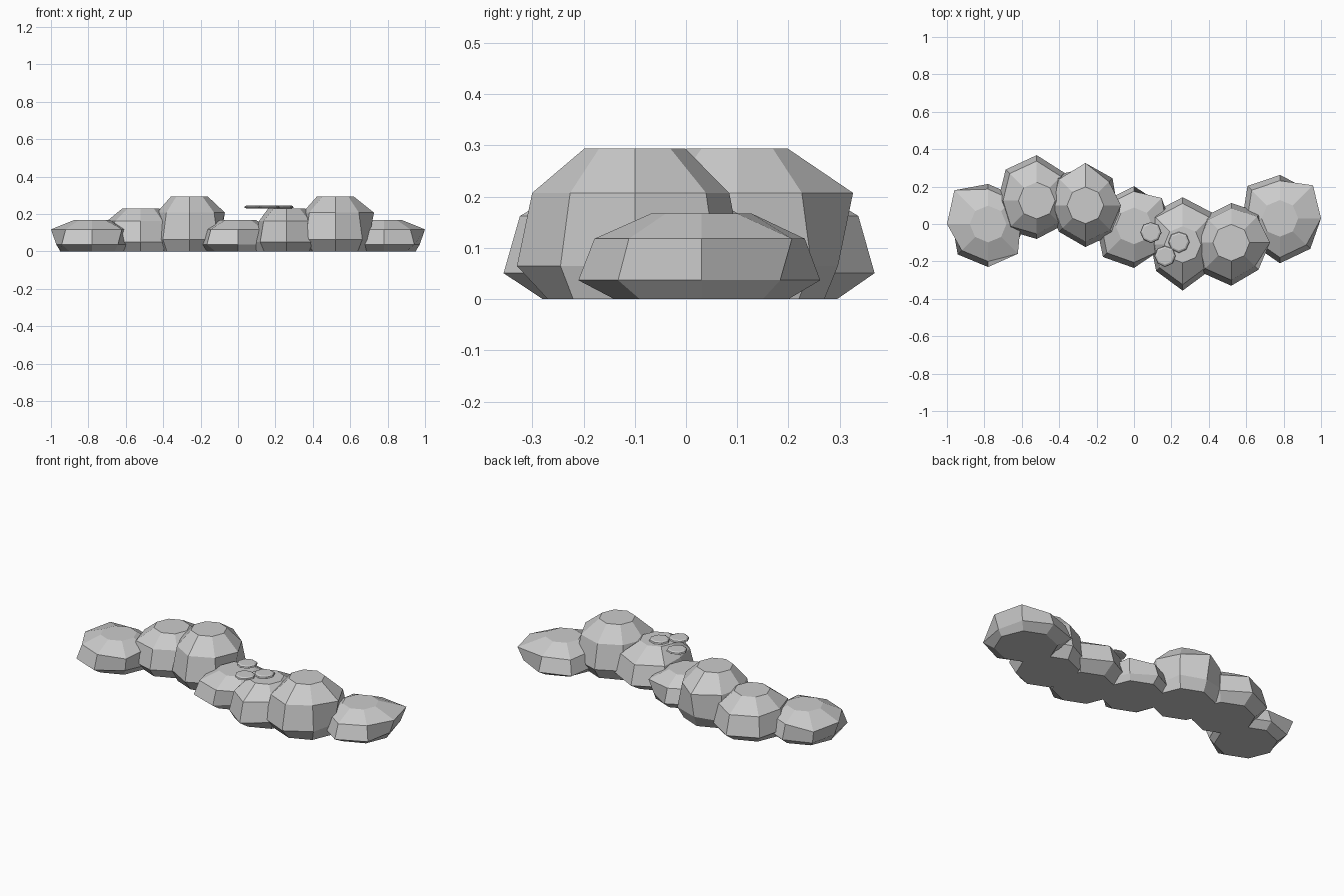
import bpy, bmesh
from math import sin, cos, pi

if "Cube" in bpy.data.objects:
    bpy.data.objects.remove(bpy.data.objects["Cube"])


def rock(name, x, y, z0, height, radii, base_r, top_r, narrow):
    """Eight-sided faceted stone made of four stacked rings.
    A negative radius means the shoulder ring is the widest at that corner."""
    bm = bmesh.new()
    n = len(radii)
    low = [r if r > 0 else -r * narrow for r in radii]
    high = [r * narrow if r > 0 else -r for r in radii]
    levels = [(0, [base_r] * n), (0.22, low), (0.705, high), (1, [top_r] * n)]
    rings = []
    for f, rr in levels:
        rings.append([bm.verts.new((x + r * cos(2 * pi * i / n),
                                    y + r * sin(2 * pi * i / n),
                                    z0 + f * height)) for i, r in enumerate(rr)])
    for a, b in zip(rings, rings[1:]):
        for i in range(n):
            j = (i + 1) % n
            bm.faces.new((a[i], a[j], b[j], b[i]))
    bm.faces.new(rings[0][::-1])
    bm.faces.new(rings[-1])
    bmesh.ops.recalc_face_normals(bm, faces=bm.faces[:])
    mesh = bpy.data.meshes.new(name)
    bm.to_mesh(mesh)
    bm.free()
    obj = bpy.data.objects.new(name, mesh)
    bpy.context.collection.objects.link(obj)


# Winding row of stones: y offset, corner radii counter-clockwise from +x
stones = [
    (0.00, (.20, .21, .214, -.255, -.22, .23, .23, -.225)),
    (0.125, (.20, .21, .243, .235, .207, .224, .205, .19)),
    (0.10, (-.19, .205, -.226, .228, .20, .20, .223, .215)),
    (-0.01, (.20, -.21, .212, .20, .20, .235, .225, -.19)),
    (-0.11, (.19, .235, .253, .235, .17, .20, .246, .20)),
    (-0.10, (-.207, .226, .212, .20, .20, .225, .23, .205)),
    (0.03, (-.22, -.25, .232, .245, .20, .20, .24, .23)),
]
for k, (y, radii) in enumerate(stones):
    rock(f"stone_{k + 1}", -0.78 + 0.26 * k, y, 0,
         (0.167, 0.23, 0.294)[k % 3], radii, 0.17, 0.098, 0.87)

# Three thin flat pebbles resting over the middle
for k, (x, y) in enumerate([(.09, -.045), (.24, -.097), (.166, -.172)]):
    rock(f"flat_pebble_{k + 1}", x, y, 0.23, 0.016,
         (.057, .058, .055, .058, .057, .055, .058, .056), 0.046, 0.044, 0.95)
